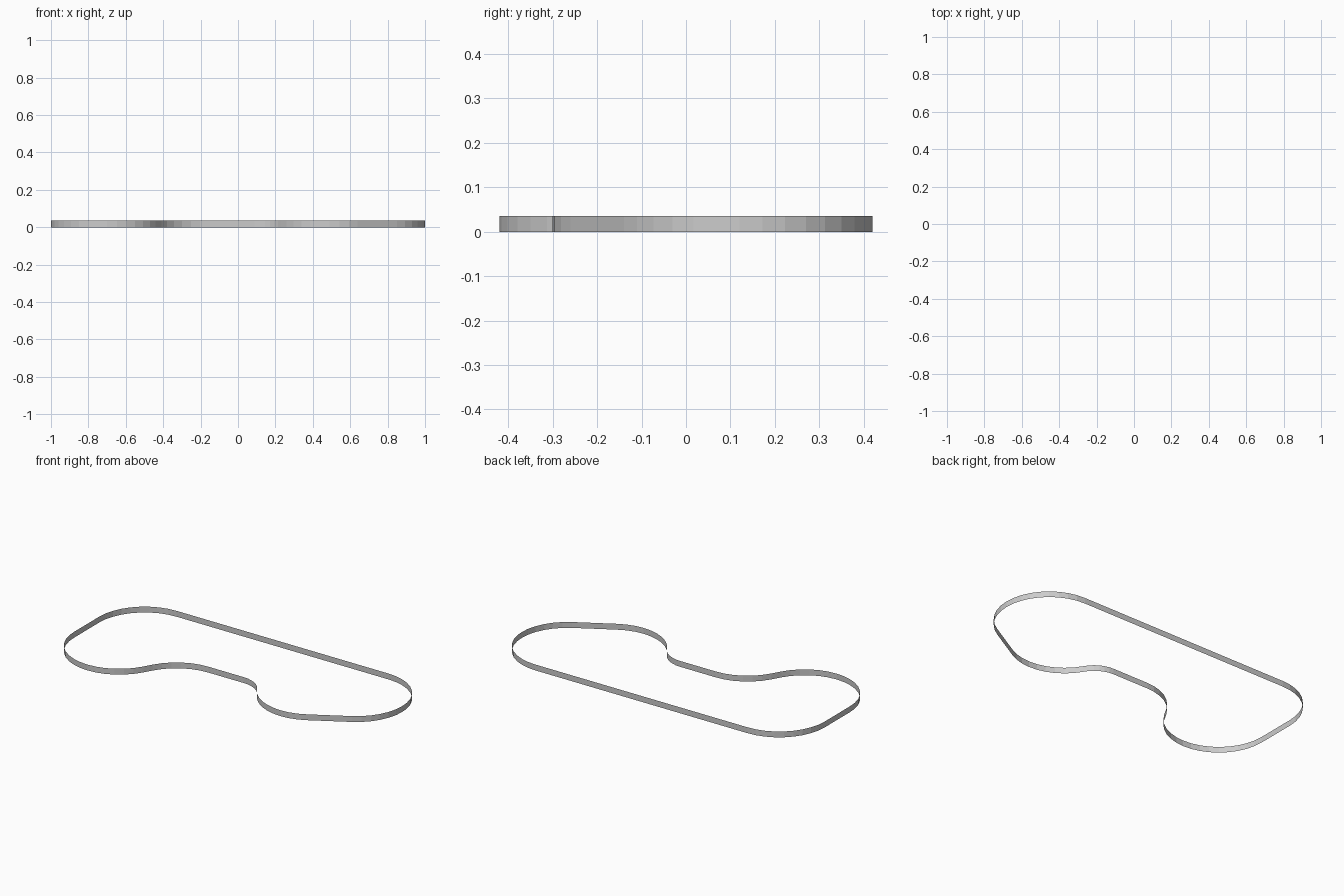
import bpy, bmesh
from math import radians, cos, sin

if "Cube" in bpy.data.objects:
    bpy.data.objects.remove(bpy.data.objects["Cube"])

HEIGHT = 0.035
STEP = 10  # degrees per facet

# Outline arcs: centre x, centre y, radius, start angle, end angle (straights join them)
ARCS = [
    (0.70, 0.12, 0.30, -60, 90),       # right bend
    (-0.70, 0.12, 0.30, 90, 180),      # back left bend
    (-0.70, -0.12, 0.30, 180, 330),    # front left bend
    (-0.15, -0.367, 0.30, 150, 90),    # left side of inward dip
    (0.087, -0.233, 0.166, 90, 30),    # right side of inward dip
    (0.49, 0.0, 0.30, 210, 300),       # front right bend
]


def arc_points(cx, cy, r, a0, a1):
    n = abs(a1 - a0) // STEP
    for i in range(n + 1):
        a = radians(a0 + (a1 - a0) * i / n)
        yield cx + r * cos(a), cy + r * sin(a)


# Thin wall: closed outline extruded upwards as a single sheet
outline = [p for arc in ARCS for p in arc_points(*arc)]
bm = bmesh.new()
verts = [bm.verts.new((x, y, 0)) for x, y in outline]
edges = [bm.edges.new((v, verts[(i + 1) % len(verts)])) for i, v in enumerate(verts)]
bmesh.ops.remove_doubles(bm, verts=verts, dist=0.003)
top = bmesh.ops.extrude_edge_only(bm, edges=bm.edges[:])["geom"]
bmesh.ops.translate(bm, vec=(0, 0, HEIGHT),
                    verts=[g for g in top if isinstance(g, bmesh.types.BMVert)])
bmesh.ops.recalc_face_normals(bm, faces=bm.faces[:])

# Outward normals: the right-most face must point towards +x
f = max(bm.faces, key=lambda f: f.calc_center_median().x)
if f.normal.x < 0:
    bmesh.ops.reverse_faces(bm, faces=bm.faces[:])

mesh = bpy.data.meshes.new("track_wall")
bm.to_mesh(mesh)
bm.free()
bpy.context.collection.objects.link(bpy.data.objects.new("track_wall", mesh))
